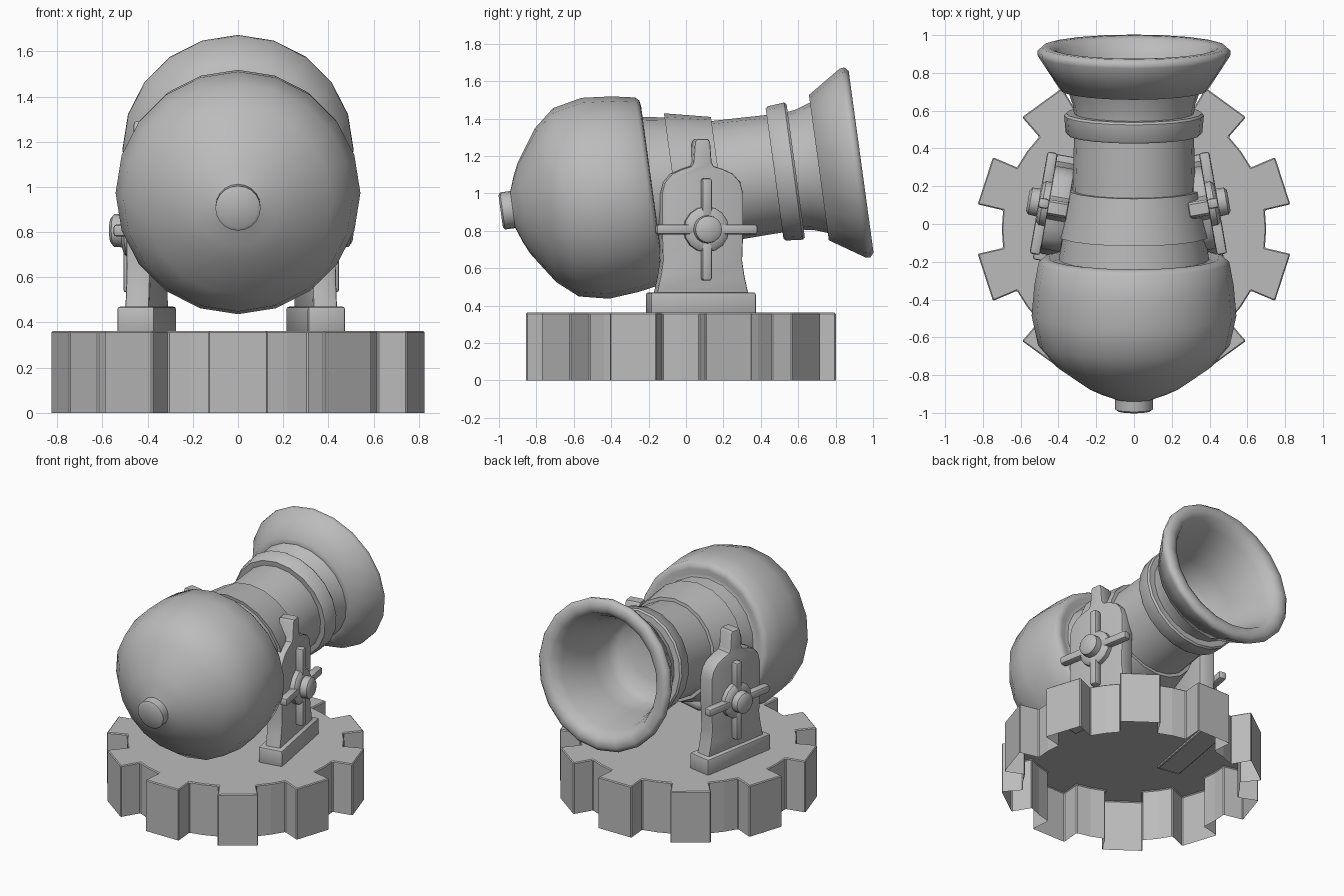
import bpy, bmesh, math
from mathutils import Matrix

if "Cube" in bpy.data.objects:
    bpy.data.objects.remove(bpy.data.objects["Cube"])

grey = bpy.data.materials.new("iron grey")
grey.diffuse_color = (0.5, 0.5, 0.5, 1)
grey.use_nodes = True
grey.node_tree.nodes["Principled BSDF"].inputs["Base Color"].default_value = grey.diffuse_color


def finish(name, bm, matrix=Matrix(), smooth=35):
    bmesh.ops.transform(bm, matrix=matrix, verts=bm.verts)
    bmesh.ops.recalc_face_normals(bm, faces=bm.faces)
    me = bpy.data.meshes.new(name)
    bm.to_mesh(me)
    bm.free()
    me.materials.append(grey)
    if smooth:
        me.shade_smooth()
        me.set_sharp_from_angle(angle=math.radians(smooth))
    ob = bpy.data.objects.new(name, me)
    bpy.context.collection.objects.link(ob)
    return ob


def soften(bm, width, min_angle=30, segments=2):
    edges = [e for e in bm.edges if len(e.link_faces) == 2
             and e.calc_face_angle() > math.radians(min_angle)]
    bmesh.ops.bevel(bm, geom=edges, offset=width, segments=segments,
                    profile=0.5, affect='EDGES', clamp_overlap=True)


def lathe(name, profile, matrix, sides=20, axis='Y', smooth=40):
    """Spin (position along axis, radius) pairs; radius 0 closes to a point."""
    bm = bmesh.new()
    rings = []
    for t, r in profile:
        n = 1 if r == 0 else sides
        ring = []
        for i in range(n):
            a = 2 * math.pi * i / sides
            u, v = r * math.sin(a), r * math.cos(a)
            ring.append(bm.verts.new((u, t, v) if axis == 'Y' else (t, u, v)))
        rings.append(ring)
    for p, q in zip(rings, rings[1:]):
        for i in range(sides):
            j = (i + 1) % sides
            quad = [p[i % len(p)], p[j % len(p)], q[j % len(q)], q[i % len(q)]]
            bm.faces.new(list(dict.fromkeys(quad)))
    return finish(name, bm, matrix, smooth)


# Cannon, tilted upward
tilt = Matrix.Translation((0, 0, 1.04)) @ Matrix.Rotation(math.radians(7.8), 4, 'X')
lathe("breech", [(-1.0, 0), (-1.0, .085), (-.99, .1), (-.935, .1), (-.925, .125),
                 (-.905, .18), (-.875, .245), (-.758, .415), (-.648, .508),
                 (-.49, .542), (-.33, .528), (-.205, .505), (-.185, .485),
                 (-.18, .455), (-.195, .42), (-.19, .398), (-.064, .378)], tilt)
lathe("middle_band", [(-.064, .37), (-.064, .4), (.182, .347), (.182, .32)], tilt)
lathe("barrel", [(.182, .325), (.478, .317)], tilt)
lathe("front_ring", [(.478, .31), (.478, .352), (.49, .362), (.58, .37),
                     (.592, .36), (.592, .318)], tilt)
lathe("neck", [(.592, .318), (.64, .325), (.717, .352)], tilt)
lathe("muzzle_bell", [(.717, .34), (.717, .392), (.9, .51), (.925, .512), (.945, .49),
                      (.945, .45), (.93, .415), (.86, .38), (.75, .345), (.6, .315),
                      (.45, .3), (.4, .26), (.37, .16), (.36, 0)], tilt, smooth=60)

# Toothed base, open underneath
bm = bmesh.new()
outline = []
for k in range(10):
    c = 18 + 36 * k
    for deg, r in ((-9.8, .70), (-9, .838), (9, .838), (9.8, .70), (18, .70)):
        a = math.radians(c + deg)
        outline.append((r * math.cos(a), r * math.sin(a) - .027))
top = [bm.verts.new((x, y, .362)) for x, y in outline]
low = [bm.verts.new((x, y, 0)) for x, y in outline]
bm.faces.new(top)
for i in range(len(top)):
    j = (i + 1) % len(top)
    bm.faces.new((low[i], low[j], top[j], top[i]))
bmesh.ops.recalc_face_normals(bm, faces=bm.faces)
soften(bm, .006, 40, 1)
finish("gear_base", bm, smooth=0)


def box(sx, sy, z0, z1, x=0, y=0):
    bm = bmesh.new()
    m = Matrix.Translation((x, y, (z0 + z1) / 2)) @ Matrix.Diagonal((sx, sy, z1 - z0, 1))
    bmesh.ops.create_cube(bm, size=1, matrix=m)
    return bm


# Half outline of the upright plate (offset along y, height), tab included
half = [(.25, .46), (.228, .56), (.216, .64), (.222, .8), (.222, 1.0), (.205, 1.06),
        (.165, 1.105), (.11, 1.13), (.062, 1.145), (.05, 1.165), (.042, 1.275), (.03, 1.29)]

# Two supports, mirrored and toed out toward the front
for side, s in (("right", 1), ("left", -1)):
    m = (Matrix.Translation((-.03 + s * .374, .08, 0))
         @ Matrix.Diagonal((s, 1, 1, 1)) @ Matrix.Rotation(math.radians(10), 4, 'Z'))

    bm = box(.168, .57, .35, .47)
    soften(bm, .012)
    bmesh.ops.delete(bm, geom=[f for f in bm.faces if f.calc_center_median().z < .351],
                     context='FACES')
    finish(side + "_foot", bm, m)

    bm = bmesh.new()
    pts = half + [(-y, z) for y, z in reversed(half)]
    face = bm.faces.new([bm.verts.new((-.054, y, z)) for y, z in pts])
    new = bmesh.ops.extrude_face_region(bm, geom=[face])["geom"]
    bmesh.ops.translate(bm, vec=(.108, 0, 0),
                        verts=[v for v in new if isinstance(v, bmesh.types.BMVert)])
    bmesh.ops.recalc_face_normals(bm, faces=bm.faces)
    rims = [e for e in bm.edges if abs(e.verts[0].co.x - e.verts[1].co.x) < .01]
    bmesh.ops.bevel(bm, geom=rims, offset=.012, segments=2, profile=.5,
                    affect='EDGES', clamp_overlap=True)
    finish(side + "_upright", bm, m)

    # Hand wheel: hub, knob and four spokes
    hub = m @ Matrix.Translation((0, .016, .807))
    lathe(side + "_hub", [(.045, .122), (.085, .122), (.1, .108), (.105, .075),
                          (.15, .072), (.163, .055), (.163, 0)], hub, 16, 'X')
    for k in range(4):
        spin = hub @ Matrix.Rotation(k * math.pi / 2, 4, 'X')
        bm = box(.056, .054, .06, .274, x=.078)
        soften(bm, .014)
        finish(f"{side}_spoke_{k + 1}", bm, spin)
